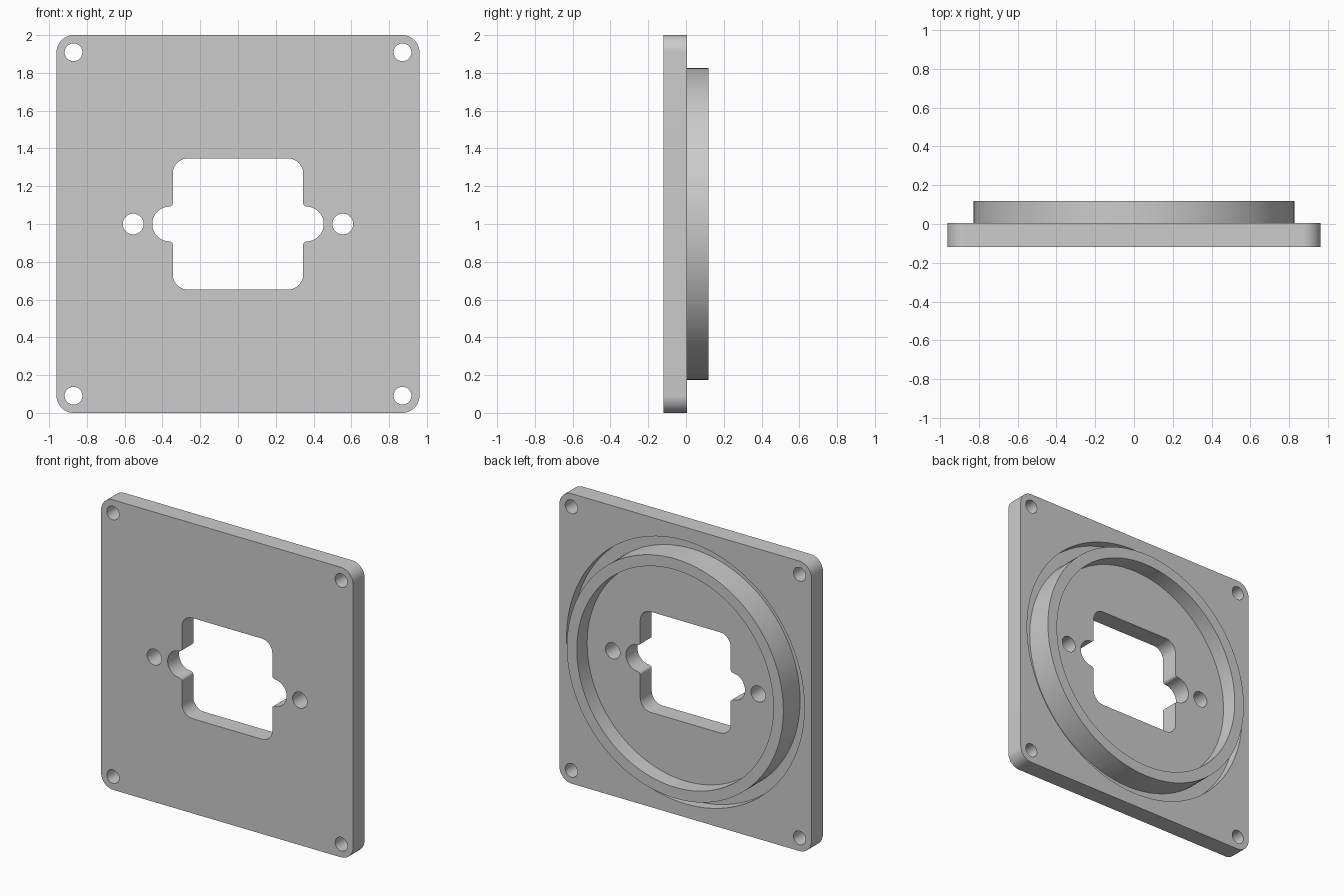
import bpy
import bmesh
from math import pi, cos, sin, hypot

if "Cube" in bpy.data.objects:
    bpy.data.objects.remove(bpy.data.objects["Cube"], do_unlink=True)

CZ = 1.0                            # height of the plate centre
FRONT, FACE, BACK = -0.119, 0.006, 0.119
GROOVE_FLOOR = FACE - 0.07

grey = bpy.data.materials.new("plain_grey")
grey.use_nodes = True
grey.diffuse_color = (0.6, 0.6, 0.6, 1)
grey.node_tree.nodes["Principled BSDF"].inputs["Base Color"].default_value = (0.6, 0.6, 0.6, 1)


def arc(cx, cz, r, a0, a1, n):
    return [(cx + r * cos(a0 + (a1 - a0) * i / n), cz + r * sin(a0 + (a1 - a0) * i / n))
            for i in range(n + 1)]


def circle(cx, cz, r, n=48):
    return arc(cx, cz, r, 0, 2 * pi, n)[:-1]


def rounded_rect(hx, hz, r, n=12):
    pts = []
    for k, (sx, sz) in enumerate([(1, 1), (-1, 1), (-1, -1), (1, -1)]):
        pts += arc(sx * (hx - r), sz * (hz - r), r, k * pi / 2, (k + 1) * pi / 2, n)
    return pts


def finish(name, bm):
    bmesh.ops.recalc_face_normals(bm, faces=bm.faces)
    mesh = bpy.data.meshes.new(name)
    bm.to_mesh(mesh)
    bm.free()
    mesh.materials.append(grey)
    obj = bpy.data.objects.new(name, mesh)
    bpy.context.collection.objects.link(obj)
    return obj


def prism(name, pts, y0, y1):
    """Extrude an x-z outline, given about the plate centre, from y0 to y1."""
    bm = bmesh.new()
    face = bm.faces.new([bm.verts.new((x, y0, CZ + z)) for x, z in pts])
    new = bmesh.ops.extrude_face_region(bm, geom=[face])["geom"]
    bmesh.ops.translate(bm, vec=(0, y1 - y0, 0),
                        verts=[v for v in new if isinstance(v, bmesh.types.BMVert)])
    return finish(name, bm)


def annulus(name, r_in, r_out, y0, y1, n=128):
    """Lathe a rectangular section around the y axis."""
    bm = bmesh.new()
    loops = [[bm.verts.new((x, y, CZ + z)) for x, z in circle(0, 0, r, n)]
             for r, y in [(r_in, y0), (r_out, y0), (r_out, y1), (r_in, y1)]]
    for a, b in zip(loops, loops[1:] + loops[:1]):
        for i in range(n):
            j = (i + 1) % n
            bm.faces.new((a[i], a[j], b[j], b[i]))
    return finish(name, bm)


def cut(target, cutter):
    mod = target.modifiers.new("cut", "BOOLEAN")
    mod.operation = "DIFFERENCE"
    mod.solver = "EXACT"
    mod.object = cutter
    bpy.context.view_layer.objects.active = target
    bpy.ops.object.modifier_apply(modifier=mod.name)
    bpy.data.objects.remove(cutter, do_unlink=True)


def opening_outline():
    """Rounded window with a round lobe on each side and eased inner corners."""
    hx, hz, r, lobe, ease = 0.345, 0.347, 0.08, 0.092, 0.02
    upper = arc(hx + ease, lobe + ease, ease, 1.5 * pi, pi, 6)
    right = arc(0.362, 0, lobe, 0, pi / 2, 16)[:-1] + upper
    right += arc(hx - r, hz - r, r, 0, pi / 2, 12)
    left = [(-x, z) for x, z in reversed(right)]
    top = right + left
    return top + [(x, -z) for x, z in reversed(top)][1:-1]


# Plate with rounded corners
plate = prism("mounting_plate", rounded_rect(0.961, 1.0, 0.092), FRONT, FACE)

# Central opening, flanking holes and corner screw holes
cut(plate, prism("opening_cutter", opening_outline(), FRONT - 0.1, FACE + 0.1))
holes = [(s * 0.555, 0, 0.055) for s in (-1, 1)]
holes += [(sx * 0.871, sz * 0.909, 0.047) for sx in (-1, 1) for sz in (-1, 1)]
for x, z, r in holes:
    cut(plate, prism("hole_cutter", circle(x, z, r), FRONT - 0.1, FACE + 0.1))

# Circular groove around the collar on the back
cut(plate, annulus("groove_cutter", 0.79, 0.907, GROOVE_FLOOR, FACE + 0.1))

# Raised collar standing in the groove
collar = annulus("back_collar", 0.75, 0.826, GROOVE_FLOOR - 0.005, BACK)

for obj in (plate, collar):
    bpy.ops.object.select_all(action="DESELECT")
    obj.select_set(True)
    bpy.context.view_layer.objects.active = obj
    bpy.ops.object.shade_smooth_by_angle(angle=pi / 6)
